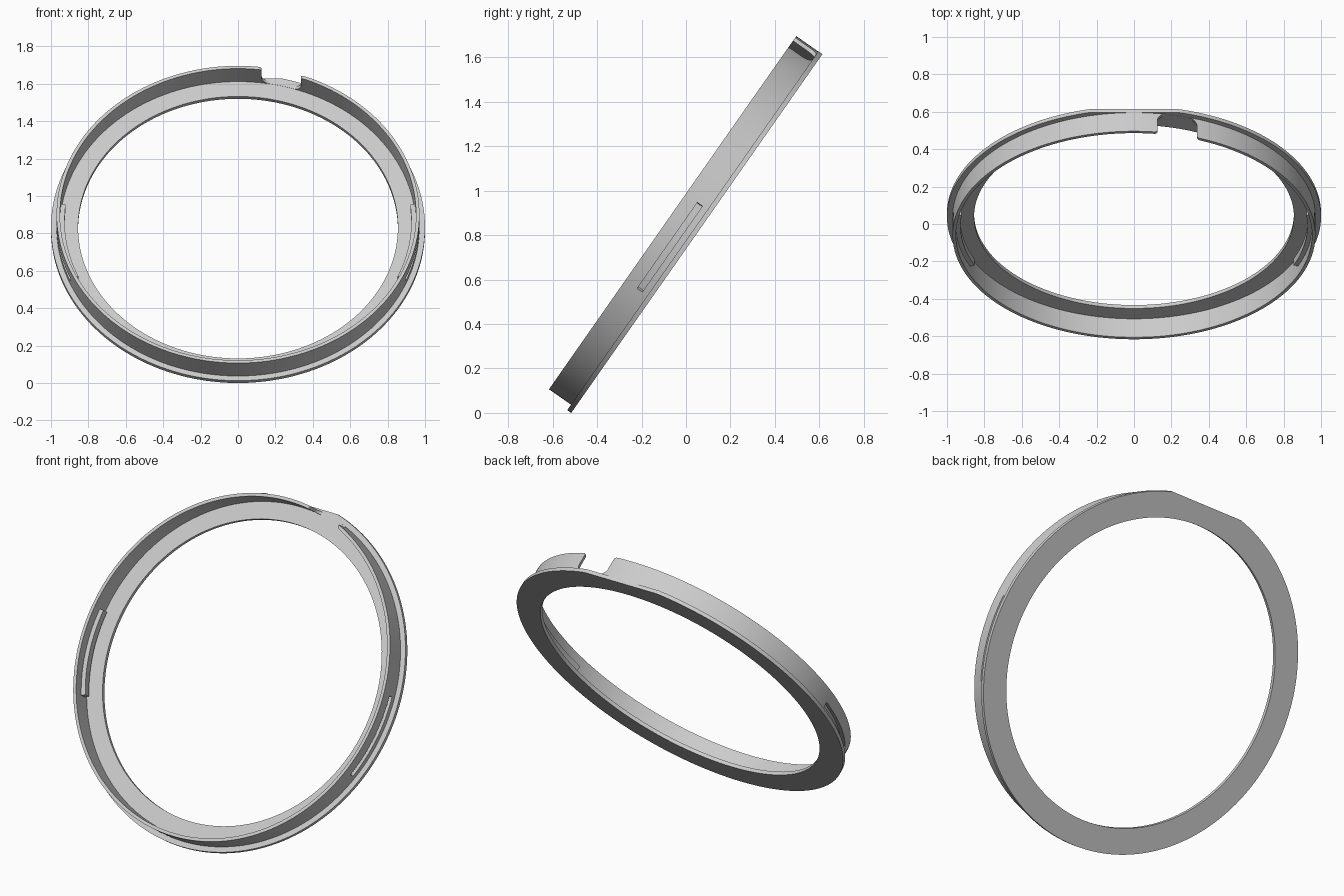
import bpy, bmesh
from math import sin, cos, pi, radians

SEG = 160
FLANGE_R, WALL_R, WALL_IN, HOLE_R = 1.0, 0.97, 0.952, 0.855
PLATE, HEIGHT = 0.022, 0.143

cube = bpy.data.objects.get("Cube")
if cube:
    bpy.data.objects.remove(cube, do_unlink=True)

grey = bpy.data.materials.new("light_grey")
grey.use_nodes = True
colour = (0.6, 0.6, 0.6, 1)
grey.diffuse_color = colour
grey.node_tree.nodes["Principled BSDF"].inputs["Base Color"].default_value = colour


def make_object(name, bm):
    bmesh.ops.recalc_face_normals(bm, faces=bm.faces)
    mesh = bpy.data.meshes.new(name)
    bm.to_mesh(mesh)
    bm.free()
    mesh.materials.append(grey)
    obj = bpy.data.objects.new(name, mesh)
    bpy.context.collection.objects.link(obj)
    return obj


def sweep(name, profile, start=0, end=360, steps=SEG):
    """Sweep a closed (radius, height) profile around z between two angles."""
    full = end - start == 360
    bm = bmesh.new()
    rows = []
    for i in range(steps if full else steps + 1):
        a = radians(start + (end - start) * i / steps)
        rows.append([bm.verts.new((r * cos(a), r * sin(a), z)) for r, z in profile])
    n = len(profile)
    for i in range(steps):
        a, b = rows[i], rows[(i + 1) % len(rows)]
        for k in range(n):
            m = (k + 1) % n
            bm.faces.new((a[k], a[m], b[m], b[k]))
    if not full:
        bm.faces.new(rows[0])
        bm.faces.new(rows[-1])
    return make_object(name, bm)


def prism(name, outline, y0, y1):
    """Extrude an (x, z) outline along y."""
    bm = bmesh.new()
    face = bm.faces.new([bm.verts.new((x, y0, z)) for x, z in outline])
    new = bmesh.ops.extrude_face_region(bm, geom=[face])["geom"]
    moved = [v for v in new if isinstance(v, bmesh.types.BMVert)]
    bmesh.ops.translate(bm, verts=moved, vec=(0, y1 - y0, 0))
    return make_object(name, bm)


def arc(cx, cz, r, a0, a1, n=8):
    steps = [radians(a0 + (a1 - a0) * i / n) for i in range(n + 1)]
    return [(cx + r * cos(a), cz + r * sin(a)) for a in steps]


def combine(target, tool, operation):
    tool.hide_render = True
    mod = target.modifiers.new(tool.name, "BOOLEAN")
    mod.operation, mod.object, mod.solver = operation, tool, "EXACT"
    bpy.context.view_layer.objects.active = target
    bpy.ops.object.modifier_apply(modifier=mod.name)
    bpy.data.objects.remove(tool, do_unlink=True)


def band(r0, r1, z0, z1):
    return [(r0, z0), (r1, z0), (r1, z1), (r0, z1)]


# Flanged ring: flat base plate with an upright wall
ring = sweep("flanged_ring", [
    (HOLE_R, 0), (FLANGE_R, 0), (FLANGE_R, PLATE), (WALL_R, PLATE),
    (WALL_R, HEIGHT), (WALL_IN, HEIGHT), (WALL_IN, PLATE), (HOLE_R, PLATE)])

# Side catches: a ridge inside the wall and a groove behind it
for name, a0, a1 in (("left", -22.5, 6), ("right", 174, 202.5)):
    ridge = sweep(name + "_ridge", band(0.927, 0.961, 0.043, 0.085), a0 - 0.5, a1 + 0.5, 16)
    combine(ring, ridge, "UNION")
    groove = sweep(name + "_groove", band(0.946, 1.05, 0.05, 0.078), a0, a1, 16)
    combine(ring, groove, "DIFFERENCE")

# Flat on the flange at the top
flat = prism("flat_cutter", [(-0.5, -0.1), (0.5, -0.1), (0.5, PLATE), (-0.5, PLATE)],
             WALL_R + 0.001, 1.2)
combine(ring, flat, "DIFFERENCE")

# Notch through the wall, rounded at its floor and at the rim
x0, x1, low, r, lip = 0.125, 0.337, PLATE + 0.001, 0.045, 0.015
outline = (arc(x0 + r, low + r, r, 180, 270) + arc(x1 - r, low + r, r, 270, 360)
           + arc(x1 + lip, HEIGHT - lip, lip, 180, 90, 5)
           + [(x1 + lip, HEIGHT + 0.1), (x0 - lip, HEIGHT + 0.1)]
           + arc(x0 - lip, HEIGHT - lip, lip, 90, 0, 5))
combine(ring, prism("notch_cutter", outline, 0.8, 1.1), "DIFFERENCE")

# Lean the ring back and stand it on the ground
ring.rotation_euler.x = radians(55)
ring.location = (0, 0.057, 0.819)
bpy.ops.object.select_all(action="DESELECT")
ring.select_set(True)
bpy.context.view_layer.objects.active = ring
bpy.ops.object.shade_smooth_by_angle(angle=radians(30))
